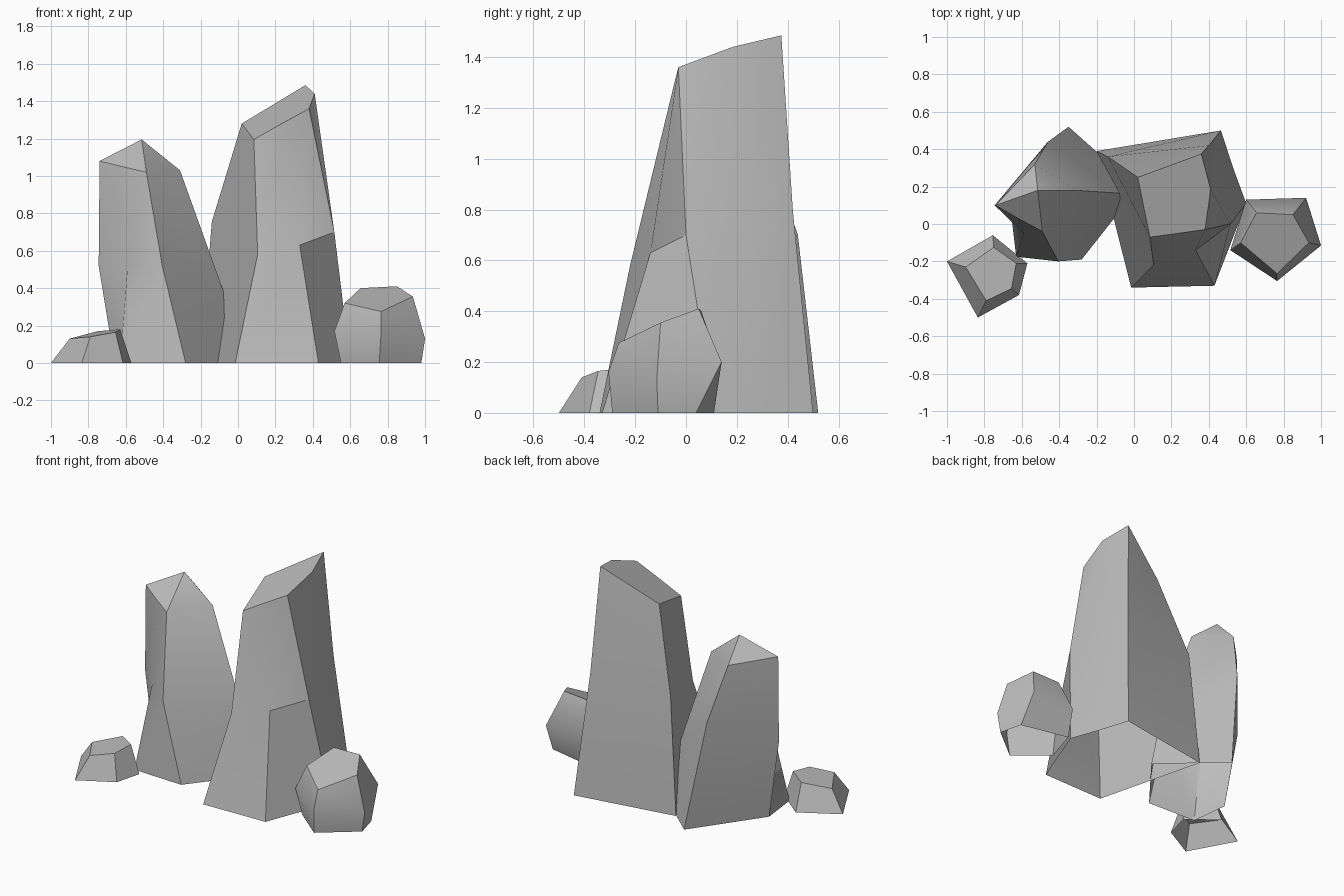
import bpy
import bmesh
import math

default_cube = bpy.data.objects.get("Cube")
if default_cube:
    bpy.data.objects.remove(default_cube, do_unlink=True)


def make_material(name, colour):
    material = bpy.data.materials.new(name)
    material.use_nodes = True
    material.diffuse_color = colour
    material.node_tree.nodes["Principled BSDF"].inputs["Base Color"].default_value = colour
    return material


stone_grey = make_material("stone grey", (0.5, 0.5, 0.5, 1))


def make_rock(name, rings, peak=None, smooth_angle=30):
    """Loft matching rings from the open base up, then close the top."""
    bm = bmesh.new()
    loops = [[bm.verts.new(point) for point in ring] for ring in rings]
    count = len(loops[0])

    # side walls
    for lower, upper in zip(loops, loops[1:]):
        for i in range(count):
            j = (i + 1) % count
            bm.faces.new((lower[i], lower[j], upper[j], upper[i]))

    # flat cap, or facets rising to a peak
    top = loops[-1]
    if peak:
        tip = bm.verts.new(peak)
        for i in range(count):
            bm.faces.new((top[i], top[(i + 1) % count], tip))
    else:
        bm.faces.new(top)

    bmesh.ops.recalc_face_normals(bm, faces=bm.faces)
    mesh = bpy.data.meshes.new(name)
    bm.to_mesh(mesh)
    bm.free()
    mesh.materials.append(stone_grey)

    rock = bpy.data.objects.new(name, mesh)
    bpy.context.scene.collection.objects.link(rock)
    bpy.ops.object.select_all(action="DESELECT")
    rock.select_set(True)
    bpy.context.view_layer.objects.active = rock
    bpy.ops.object.shade_smooth_by_angle(angle=math.radians(smooth_angle))
    return rock


# tall slab with a slanted top
make_rock("tall_rock", [
    [(-.2, .39, 0), (-.015, -.34, 0), (.43, -.33, 0),
     (.6, .11, 0), (.53, .3, 0), (.465, .5, 0)],
    [(-.14, .36, .755), (.105, -.22, .58), (.33, -.14, .63),
     (.515, 0, .7), (.47, .22, .76), (.4, .42, .8)],
    [(.02, .25, 1.28), (.085, -.07, 1.195), (.235, -.05, 1.28),
     (.38, -.03, 1.36), (.41, .185, 1.44), (.36, .375, 1.485)],
])

# pointed slab leaning against it
make_rock("pointed_rock", [
    [(.02, .19, 0), (-.35, .52, 0), (-.66, .08, 0),
     (-.63, -.175, 0), (-.28, -.19, 0)],
    [(-.08, .165, .39), (-.46, .44, .7), (-.745, .1, .52),
     (-.59, -.05, .52), (-.405, -.2, .52)],
    [(-.31, .18, 1.03), (-.53, .32, 1.05), (-.74, .1, 1.08),
     (-.62, .03, 1.05), (-.49, -.04, 1.02)],
], peak=(-.515, .18, 1.195))

# low stone at the side
make_rock("small_stone", [
    [(-1, -.2, 0), (-.755, -.06, 0), (-.57, -.21, 0),
     (-.615, -.38, 0), (-.835, -.5, 0)],
    [(-.9, -.23, .13), (-.75, -.125, .17), (-.63, -.21, .18),
     (-.655, -.345, .165), (-.79, -.41, .14)],
])

# rounded boulder on the other side
make_rock("boulder", [
    [(.62, .11, 0), (.94, .04, 0), (.98, -.11, 0),
     (.755, -.29, 0), (.55, -.12, 0)],
    [(.6, .13, .2), (.92, .14, .2), (1, -.115, .13),
     (.765, -.305, .16), (.515, -.14, .17)],
    [(.655, .06, .4), (.85, .05, .41), (.935, -.1, .355),
     (.765, -.265, .275), (.57, -.1, .32)],
], smooth_angle=40)
